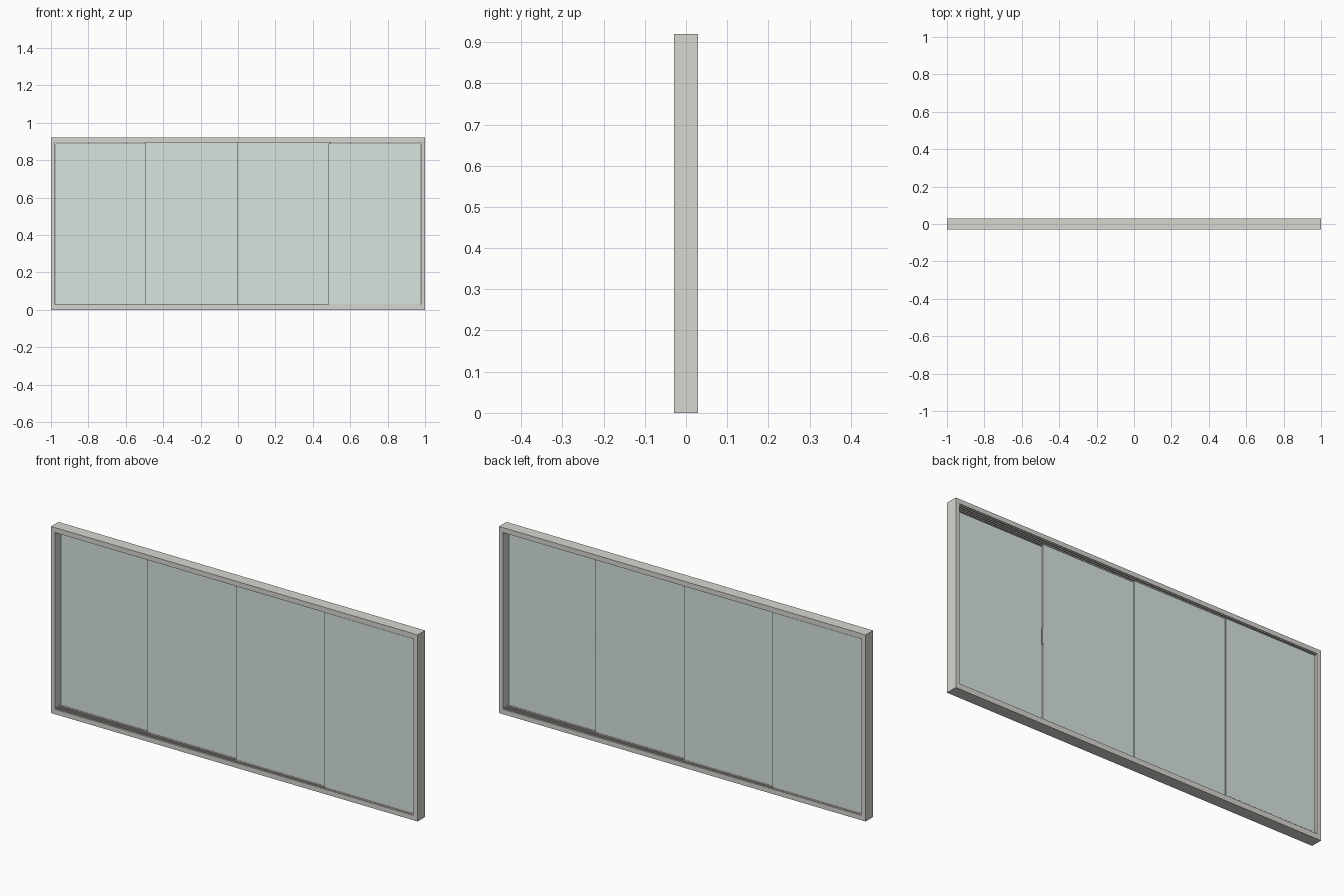
import bpy

if "Cube" in bpy.data.objects:
    bpy.data.objects.remove(bpy.data.objects["Cube"])


def material(name, color):
    m = bpy.data.materials.new(name)
    m.diffuse_color = color
    m.use_nodes = True
    m.node_tree.nodes["Principled BSDF"].inputs["Base Color"].default_value = m.diffuse_color
    return m


glass = material("pale_green_glass", (0.68, 0.78, 0.74, 1))
metal = material("warm_grey_metal", (0.68, 0.67, 0.63, 1))


def box(name, x0, x1, y0, y1, z0, z1, mat):
    bpy.ops.mesh.primitive_cube_add(size=1, location=((x0 + x1) / 2, (y0 + y1) / 2, (z0 + z1) / 2))
    o = bpy.context.object
    o.name = name
    o.scale = (x1 - x0, y1 - y0, z1 - z0)
    bpy.ops.object.transform_apply(location=False, rotation=False, scale=True)
    o.data.materials.append(mat)
    return o


def ring(name, hx, z0, z1, hy, t_side, t_bottom, t_top, mat):
    """Rectangular frame as one mesh: four corner profiles joined in a loop."""
    outer = [(-hx, z0), (hx, z0), (hx, z1), (-hx, z1)]
    ix = hx - t_side
    inner = [(-ix, z0 + t_bottom), (ix, z0 + t_bottom), (ix, z1 - t_top), (-ix, z1 - t_top)]
    verts, faces = [], []
    for (ox, oz), (nx, nz) in zip(outer, inner):
        verts += [(ox, -hy, oz), (ox, hy, oz), (nx, hy, nz), (nx, -hy, nz)]
    for i in range(4):
        a, b = i * 4, (i + 1) % 4 * 4
        for k in range(4):
            n = (k + 1) % 4
            faces.append((a + k, a + n, b + n, b + k))
    me = bpy.data.meshes.new(name)
    me.from_pydata(verts, [], faces)
    me.materials.append(mat)
    o = bpy.data.objects.new(name, me)
    bpy.context.collection.objects.link(o)
    return o


# Outer frame
H, HY = 0.92, 0.029
ring("outer_frame", 1.0, 0, H, HY, 0.021, 0.024, 0.022, metal)

# Four frameless sliding panes, stepped from back (left) to front (right)
STEP, T = 0.012, 0.003
spans = [(-0.975, -0.485), (-0.495, 0.005), (-0.005, 0.495), (0.485, 0.975)]
for i, (a, b) in enumerate(spans):
    y = STEP * (1.5 - i)
    top = 0.89 if i in (0, 3) else 0.895
    box(f"glass_pane_{i + 1}", a, b, y - T, y + T, 0.034, top, glass)
    # bottom carrier under each pane
    box(f"pane_carrier_{i + 1}", a, b, y - T * 0.9, y + T * 0.9, 0.026, 0.034, metal)

# Track ribs between the panes, on the sill and under the head
for i in range(5):
    y = STEP * (2 - i)
    box(f"sill_rib_{i + 1}", -0.979, 0.979, y - 0.001, y + 0.001, 0.023, 0.029, metal)
    box(f"head_rib_{i + 1}", -0.979, 0.979, y - 0.001, y + 0.001, 0.893, 0.899, metal)

# Small edge pull on the third pane
yh = STEP * -0.5
box("edge_pull", 0.495, 0.499, yh - 0.003, yh + 0.004, 0.41, 0.49, metal)
